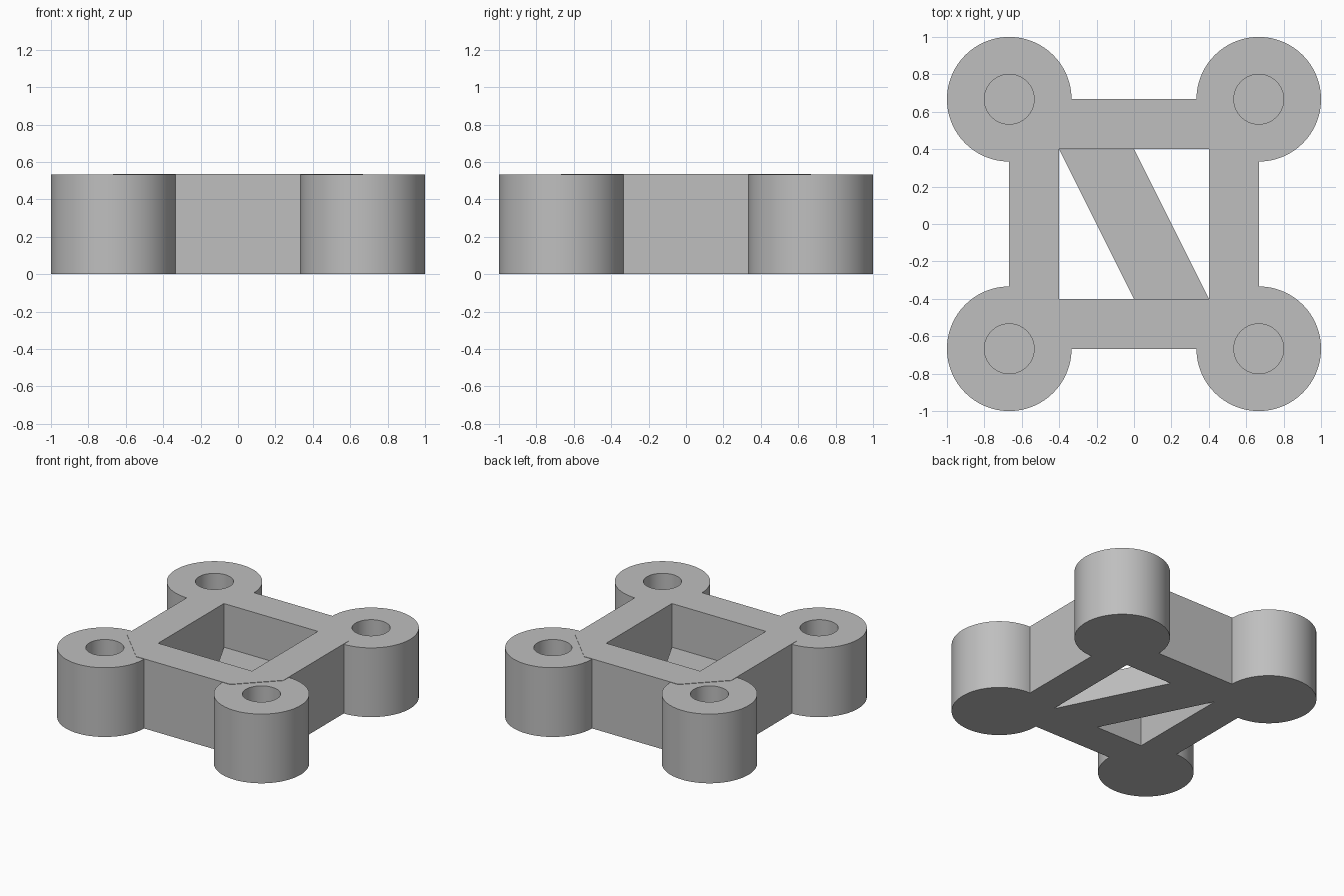
import bpy, bmesh, math

if "Cube" in bpy.data.objects:
    bpy.data.objects.remove(bpy.data.objects["Cube"])

POST_C, POST_R, HOLE_R = 0.667, 0.333, 0.133
HEIGHT, FRAME_TOP = 0.533, 0.536
INNER, OUTER = 0.4, 0.667
FLOOR = 0.13      # bottom of the blind holes
BRACE_TOP = 0.2

grey = bpy.data.materials.new("grey")
grey.diffuse_color = (0.52, 0.52, 0.52, 1)
grey.use_nodes = True
grey.node_tree.nodes["Principled BSDF"].inputs["Base Color"].default_value = grey.diffuse_color


def finish(bm, name, smooth=False):
    bmesh.ops.recalc_face_normals(bm, faces=bm.faces[:])
    mesh = bpy.data.meshes.new(name)
    bm.to_mesh(mesh)
    bm.free()
    mesh.materials.append(grey)
    ob = bpy.data.objects.new(name, mesh)
    bpy.context.collection.objects.link(ob)
    if smooth:
        bpy.ops.object.select_all(action='DESELECT')
        ob.select_set(True)
        bpy.context.view_layer.objects.active = ob
        bpy.ops.object.shade_smooth_by_angle(angle=math.radians(30))
    return ob


def corner_post(name, cx, cy, n=96):
    """Round post with a blind hole, turned from a profile."""
    bm = bmesh.new()
    profile = [(POST_R, 0), (POST_R, HEIGHT), (HOLE_R, HEIGHT), (HOLE_R, FLOOR)]
    rings = [[bm.verts.new((cx + r * math.cos(2 * math.pi * i / n),
                            cy + r * math.sin(2 * math.pi * i / n), z))
              for i in range(n)] for r, z in profile]
    for a, b in zip(rings, rings[1:]):
        for i in range(n):
            j = (i + 1) % n
            bm.faces.new((a[i], a[j], b[j], b[i]))
    bm.faces.new(rings[0])
    bm.faces.new(rings[-1])
    finish(bm, name, smooth=True)


def extrude_flat(name, points, faces, top):
    """Flat shape raised from the ground to the given height."""
    bm = bmesh.new()
    vs = [bm.verts.new((x, y, 0)) for x, y in points]
    fs = [bm.faces.new([vs[i] for i in f]) for f in faces]
    ext = bmesh.ops.extrude_face_region(bm, geom=fs, use_keep_orig=True)
    for v in ext["geom"]:
        if isinstance(v, bmesh.types.BMVert):
            v.co.z = top
    finish(bm, name)


# Corner posts
for side, sx in (("left", -1), ("right", 1)):
    for end, sy in (("front", -1), ("back", 1)):
        corner_post(f"{end}_{side}_post", sx * POST_C, sy * POST_C)

# Square frame with cut-off corners that stop short of the post holes
inner, outer = [], []
for sx, sy in ((1, 1), (-1, 1), (-1, -1), (1, -1)):
    inner.append((sx * INNER, sy * INNER))
    pair = [(sx * OUTER, sy * INNER), (sx * INNER, sy * OUTER)]
    outer += pair if sx * sy > 0 else pair[::-1]
faces = []
for k in range(4):
    n = (k + 1) % 4
    faces.append((k, 4 + 2 * k, 5 + 2 * k))                # corner
    faces.append((k, 5 + 2 * k, 4 + 2 * n, n))             # side bar
extrude_flat("frame", inner + outer, faces, FRAME_TOP)

# Low diagonal brace across the opening
extrude_flat("diagonal_brace",
             [(-INNER, INNER), (0, -INNER), (INNER, -INNER), (0, INNER)],
             [(0, 1, 2, 3)], BRACE_TOP)
